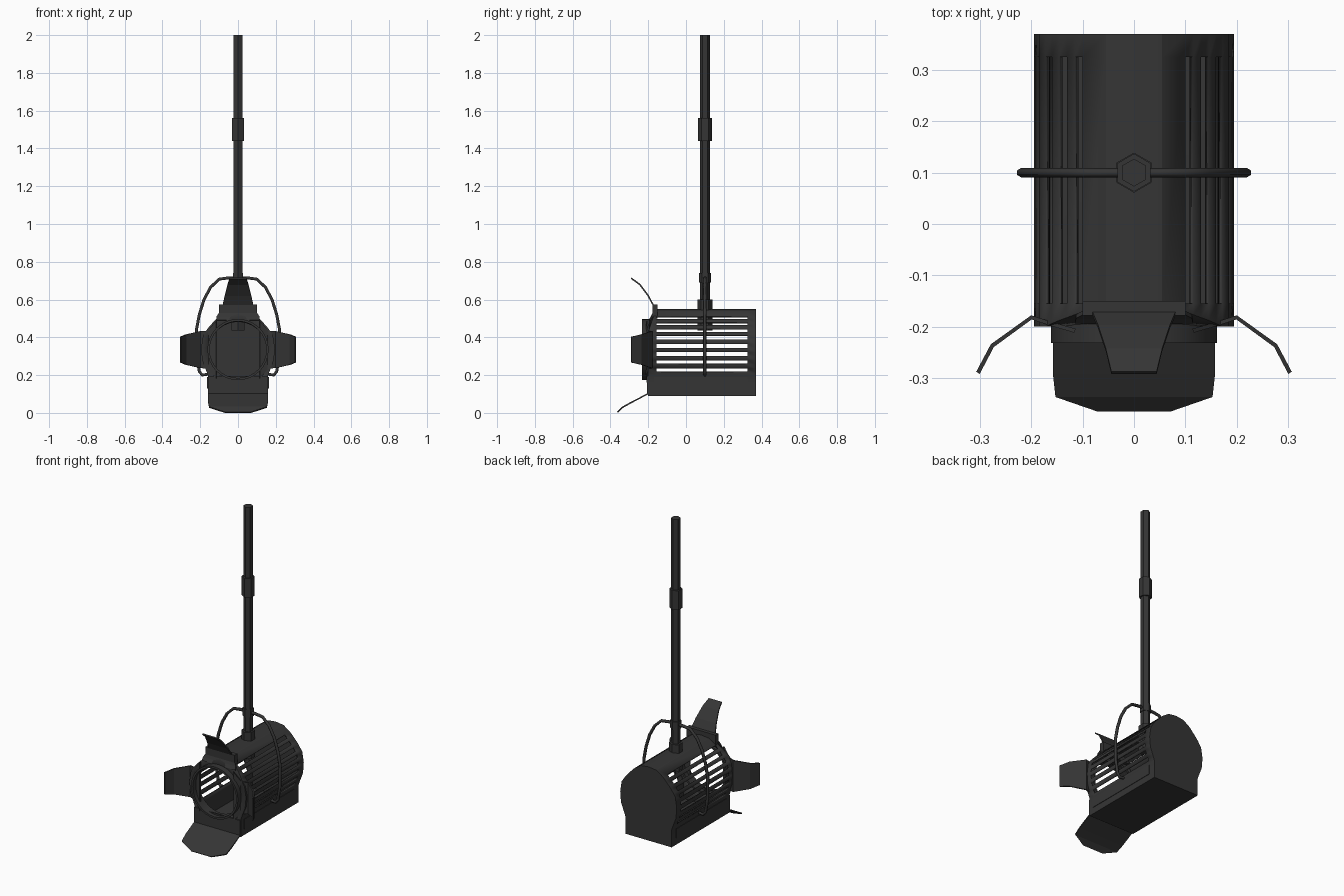
import bpy, bmesh, math
from mathutils import Vector

if "Cube" in bpy.data.objects:
    bpy.data.objects.remove(bpy.data.objects["Cube"], do_unlink=True)

black = bpy.data.materials.new("black_metal")
black.use_nodes = True
black.diffuse_color = (0.036, 0.036, 0.036, 1)
black.node_tree.nodes["Principled BSDF"].inputs["Base Color"].default_value = (0.036, 0.036, 0.036, 1)

AXIS_Z = 0.335   # height of the lens axis
POLE_Y = 0.10    # pole and yoke plane


def finish(ob, smooth=None, thick=0.0, offset=-1):
    if not ob.data.materials:
        ob.data.materials.append(black)
    bpy.ops.object.select_all(action='DESELECT')
    ob.select_set(True)
    bpy.context.view_layer.objects.active = ob
    if thick:
        mod = ob.modifiers.new("thickness", 'SOLIDIFY')
        mod.thickness = thick
        mod.offset = offset
    if smooth:
        bpy.ops.object.shade_smooth_by_angle(angle=math.radians(smooth))
    return ob


def make(name, bm, **kw):
    bmesh.ops.remove_doubles(bm, verts=bm.verts, dist=0.0005)
    bmesh.ops.recalc_face_normals(bm, faces=bm.faces)
    me = bpy.data.meshes.new(name)
    bm.to_mesh(me)
    bm.free()
    ob = bpy.data.objects.new(name, me)
    bpy.context.collection.objects.link(ob)
    return finish(ob, **kw)


def box(name, lo, hi):
    bm = bmesh.new()
    bmesh.ops.create_cube(bm, size=1)
    for v in bm.verts:
        v.co = Vector([l + (h - l) * (c + 0.5) for l, h, c in zip(lo, hi, v.co)])
    return make(name, bm)


def hex_rod(name, r, z0, z1):
    bpy.ops.mesh.primitive_cylinder_add(vertices=6, radius=r, depth=z1 - z0,
                                        location=(0, POLE_Y, (z0 + z1) / 2))
    ob = bpy.context.object
    ob.name = name
    return finish(ob)


def along(path, t):
    """Point at fraction t of a polyline's length."""
    lens = [(b - a).length for a, b in zip(path, path[1:])]
    d = t * sum(lens)
    for a, b, l in zip(path, path[1:], lens):
        if d <= l + 1e-6:
            return a.lerp(b, d / l)
        d -= l
    return path[-1]


# Housing: half outline from top to bottom, with slotted flank
flank = [Vector(p) for p in [(.1, .513), (.155, .455), (.185, .41), (.195, .345), (.19, .28), (.165, .215)]]
SLOTS = 8
steps = 2 * SLOTS - 1
half = [Vector((.055, .543))] + [along(flank, i / steps) for i in range(steps + 1)]
half += [Vector(p) for p in [(.16, .2), (.16, .15), (.16, .09), (.08, .09)]]
outline = [Vector((0, .55))] + half + [Vector((0, .09))]
outline += [Vector((-p.x, p.y)) for p in reversed(half)]
n = len(outline)


def front_y(z):
    return -.2 + .035 * min(1, max(0, (z - .43) / .1))


bm = bmesh.new()
rings = []
for y in (None, -.155, .325, .37):
    rings.append([bm.verts.new((p.x, front_y(p.y) if y is None else y, p.y)) for p in outline])
lens_edge = []
for p in outline:
    d = (p - Vector((0, AXIS_Z))).normalized() * .152
    lens_edge.append(bm.verts.new((d.x, -.2, AXIS_Z + d.y)))
rings.insert(0, lens_edge)
for k in range(4):
    for i in range(n):
        j = (i + 1) % n
        side = i if i < n // 2 else n - 1 - i
        if k == 2 and 2 <= side <= steps + 1 and side % 2 == 0:
            continue   # open cooling slot
        bm.faces.new((rings[k][i], rings[k][j], rings[k + 1][j], rings[k + 1][i]))
bm.faces.new(rings[-1])
make("lamp_housing", bm, smooth=25, thick=.01)

# Lens tube at the front
bm = bmesh.new()
SEG = 32
prof = [(.162, -.17), (.162, -.232), (.15, -.232), (.15, -.17)]
loops = [[bm.verts.new((r * math.cos(a), y, AXIS_Z + r * math.sin(a)))
          for a in (2 * math.pi * i / SEG for i in range(SEG))] for r, y in prof]
for k in range(4):
    for i in range(SEG):
        a, b, j = loops[k], loops[(k + 1) % 4], (i + 1) % SEG
        bm.faces.new((a[i], a[j], b[j], b[i]))
make("lens_tube", bm, smooth=35)


# Barn doors: rows of (distance from axis, y, half width)
def door(name, out, rows):
    out = Vector(out)
    across = Vector((out.z, 0, -out.x))
    bm = bmesh.new()
    prev = None
    for d, y, w in rows:
        c = Vector((0, y, AXIS_Z)) + out * d
        row = [bm.verts.new(c - across * w), bm.verts.new(c + across * w)]
        if prev:
            bm.faces.new((prev[0], prev[1], row[1], row[0]))
        prev = row
    make(name, bm, thick=.008, offset=0)


door("top_door", (0, 0, 1), [(.155, -.19, .115), (.175, -.18, .113), (.22, -.165, .085),
                             (.285, -.2, .07), (.345, -.245, .055), (.378, -.29, .044)])
side_rows = [(.115, -.208, .152), (.16, -.195, .1), (.2, -.182, .098), (.276, -.237, .08), (.304, -.29, .068)]
for name, s in (("left_door", 1), ("right_door", -1)):
    door(name, (s, 0, 0), side_rows)
door("bottom_door", (0, 0, -1), [(.14, -.204, .158), (.235, -.204, .158), (.28, -.29, .158),
                                 (.305, -.335, .153), (.332, -.363, .07)])
box("top_door_hinge", (-.1, -.178, .5), (.1, -.15, .575))

# Raised panels on the base sides
for name, s in (("left_base_panel", 1), ("right_base_panel", -1)):
    box(name, (s * .16 - .003, -.17, .13), (s * .16 + .003, .325, .19))

# Yoke: bent round bar over the housing
arm = [(.16, .205), (.19, .2), (.205, .22), (.218, .3), (.22, .44), (.205, .52),
       (.18, .6), (.145, .665), (.1, .708), (.05, .715)]
path = arm + [(-x, z) for x, z in reversed(arm)]
cu = bpy.data.curves.new("yoke", 'CURVE')
cu.dimensions = '3D'
cu.bevel_depth = .009
cu.bevel_resolution = 1
cu.use_fill_caps = True
sp = cu.splines.new('POLY')
sp.points.add(len(path) - 1)
for pt, (x, z) in zip(sp.points, path):
    pt.co = (x, POLE_Y, z, 1)
yoke = bpy.data.objects.new("yoke", cu)
bpy.context.collection.objects.link(yoke)
finish(yoke)
bpy.ops.object.convert(target='MESH')

# Hanging pole with its collars
hex_rod("pole", .027, .56, 2.0)
hex_rod("pole_sleeve", .037, 1.44, 1.56)
hex_rod("yoke_collar", .032, .69, .74)
hex_rod("housing_clamp", .039, .435, .6)
